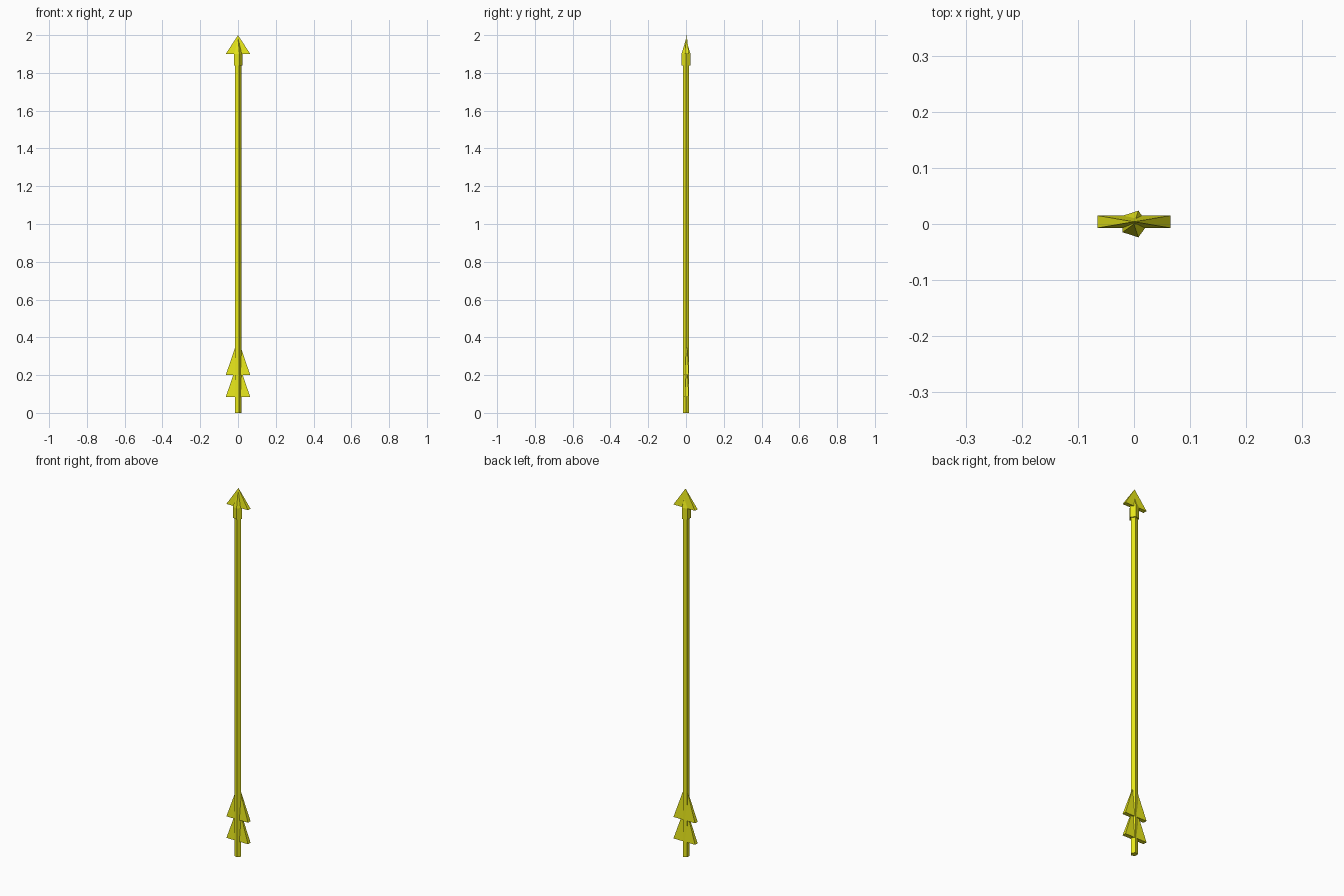
import bpy, bmesh
from math import cos, sin, tau

if "Cube" in bpy.data.objects:
    bpy.data.objects.remove(bpy.data.objects["Cube"])

mat = bpy.data.materials.new("yellow")
mat.diffuse_color = (0.8, 0.8, 0.01, 1)
mat.use_nodes = True
mat.node_tree.nodes["Principled BSDF"].inputs["Base Color"].default_value = mat.diffuse_color


def finish(name, bm):
    bmesh.ops.recalc_face_normals(bm, faces=bm.faces)
    me = bpy.data.meshes.new(name)
    bm.to_mesh(me)
    bm.free()
    me.materials.append(mat)
    ob = bpy.data.objects.new(name, me)
    bpy.context.collection.objects.link(ob)
    return ob


def five_sided(name, r, z0, z1, tip=None):
    """Pentagonal rod with one edge facing +x, flat or pointed on top."""
    bm = bmesh.new()
    lo, hi = [[bm.verts.new((r * cos(tau * i / 5), r * sin(tau * i / 5), z))
               for i in range(5)] for z in (z0, z1)]
    bm.faces.new(lo)
    for i in range(5):
        j = (i + 1) % 5
        bm.faces.new((lo[i], lo[j], hi[j], hi[i]))
    if tip is None:
        bm.faces.new(hi)
    else:
        apex = bm.verts.new((0, 0, tip))
        for i in range(5):
            bm.faces.new((hi[i], hi[(i + 1) % 5], apex))
    return finish(name, bm)


def flat_pyramid(name, z0, z1, w=0.065, d=0.011, y=0.004):
    """Thin four-sided pyramid used for the blade and the fletching."""
    bm = bmesh.new()
    base = [bm.verts.new((sx * w, y + sy * d, z0))
            for sx, sy in ((-1, -1), (1, -1), (1, 1), (-1, 1))]
    apex = bm.verts.new((0, y, z1))
    bm.faces.new(base)
    for i in range(4):
        bm.faces.new((base[i], base[(i + 1) % 4], apex))
    return finish(name, bm)


# Shaft and pointed head socket
five_sided("shaft", 0.018, 0, 1.87)
five_sided("head_socket", 0.025, 1.84, 1.9, tip=1.98)
# Blade and two fletchings
flat_pyramid("head_blade", 1.9, 2.0)
flat_pyramid("lower_fletching", 0.083, 0.275)
flat_pyramid("upper_fletching", 0.2, 0.39)
